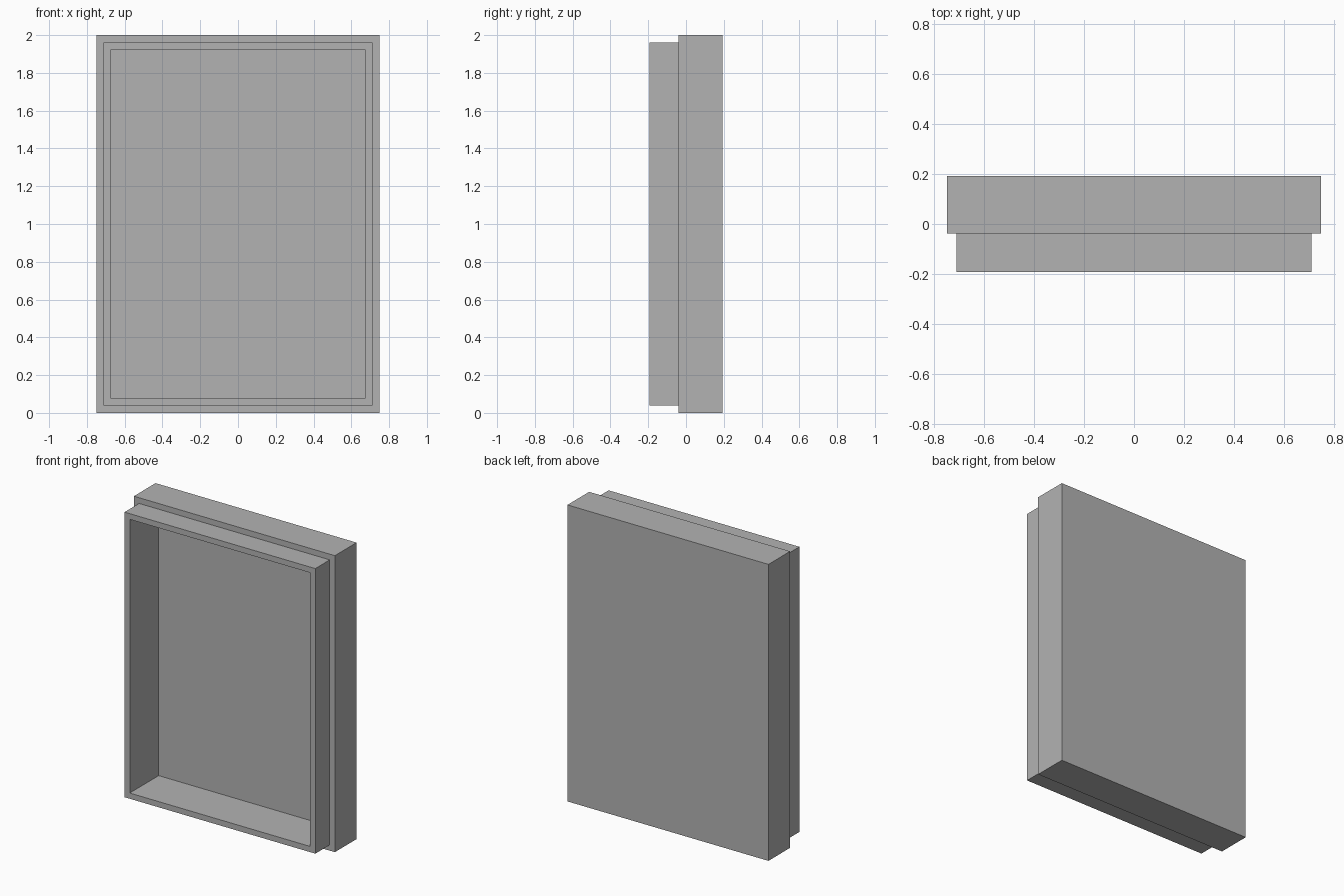
import bpy
import bmesh

cube = bpy.data.objects.get("Cube")
if cube:
    bpy.data.objects.remove(cube, do_unlink=True)

U = 1 / 26  # wall thickness, the unit all sizes are built from
WIDTH, HEIGHT, DEPTH = 39 * U, 52 * U, 10 * U
LIP_DEPTH, CAVITY_DEPTH = 4 * U, 8 * U
FRONT = -DEPTH / 2

grey = bpy.data.materials.new("plain grey")
grey.use_nodes = True
grey.diffuse_color = (0.45, 0.45, 0.45, 1)
grey.node_tree.nodes["Principled BSDF"].inputs["Base Color"].default_value = grey.diffuse_color


def loop(bm, inset, y):
    """Rectangle of vertices, inset from the outer outline, at depth y."""
    x = WIDTH / 2 - inset
    low, high = inset, HEIGHT - inset
    return [bm.verts.new((px, y, pz))
            for px, pz in ((-x, low), (x, low), (x, high), (-x, high))]


# Hollow case: outer body, stepped-in lip, then the open cavity
bm = bmesh.new()
rings = [loop(bm, inset, y) for inset, y in (
    (0, -FRONT),
    (0, FRONT + LIP_DEPTH),
    (U, FRONT + LIP_DEPTH),
    (U, FRONT),
    (2 * U, FRONT),
    (2 * U, FRONT + CAVITY_DEPTH),
)]
for a, b in zip(rings, rings[1:]):
    for i in range(4):
        j = (i + 1) % 4
        bm.faces.new((a[i], a[j], b[j], b[i]))

# Back panel and cavity floor
bm.faces.new(rings[0])
bm.faces.new(rings[-1])
bmesh.ops.recalc_face_normals(bm, faces=bm.faces[:])

mesh = bpy.data.meshes.new("stepped_case")
bm.to_mesh(mesh)
bm.free()
mesh.materials.append(grey)
bpy.context.collection.objects.link(bpy.data.objects.new("stepped_case", mesh))
